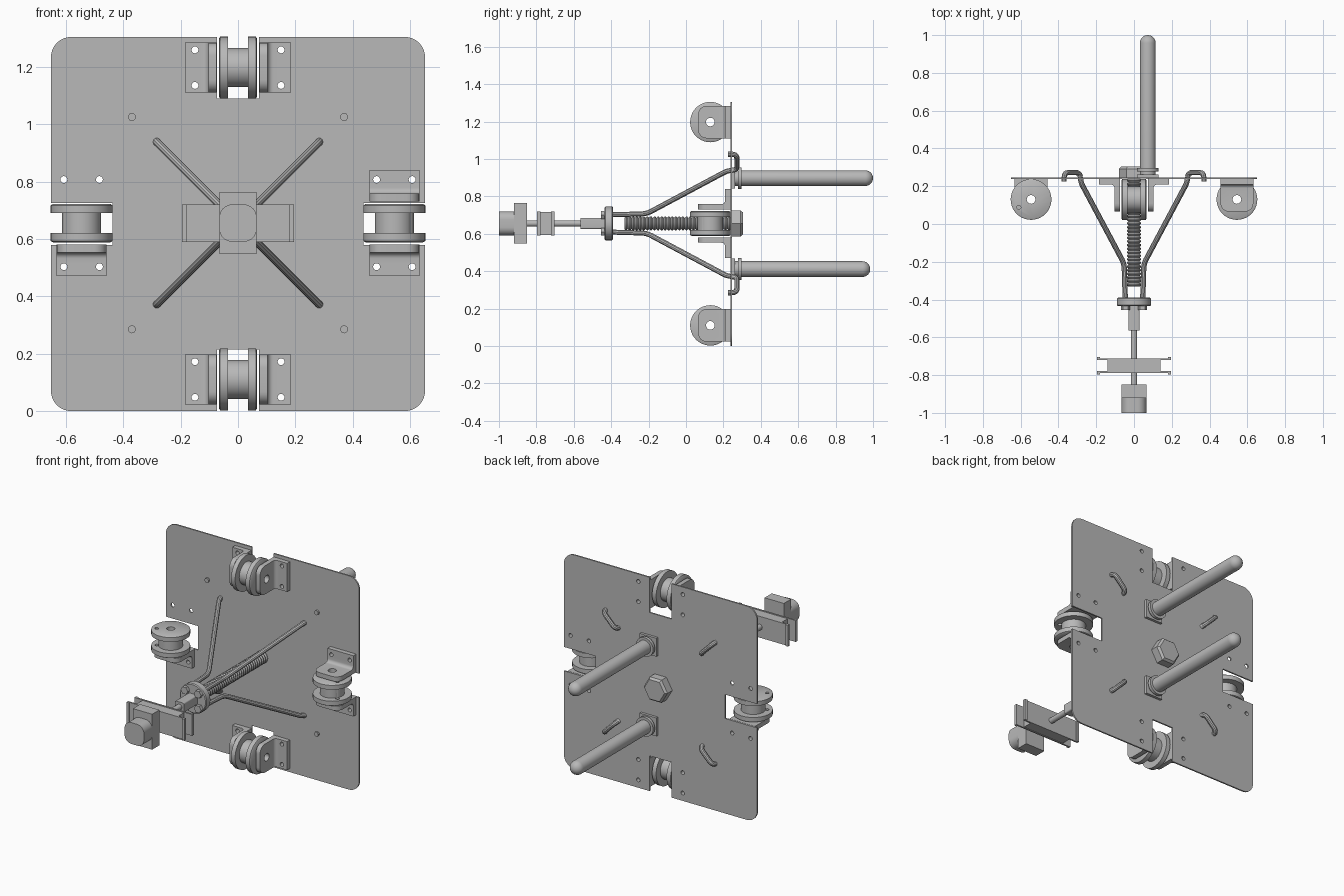
import bpy, bmesh, math
from mathutils import Vector

cube = bpy.data.objects.get("Cube")
if cube:
    bpy.data.objects.remove(cube)

steel = bpy.data.materials.new("steel_grey")
steel.use_nodes = True
GREY = (0.48, 0.48, 0.48, 1)
steel.diffuse_color = GREY
steel.node_tree.nodes["Principled BSDF"].inputs["Base Color"].default_value = GREY

MID = 0.655      # height of the central axis
WHEEL_Y = 0.13   # depth of the roller axles
FRONT, BACK = 0.237, 0.246  # faces of the plate


def place(axis, a, b, t):
    """Put profile point (a, b) at distance t along an axis."""
    return Vector({"X": (t, a, b), "Y": (a, t, b), "Z": (a, b, t)}[axis])


def finish(bm, name):
    bmesh.ops.recalc_face_normals(bm, faces=bm.faces[:])
    me = bpy.data.meshes.new(name)
    bm.to_mesh(me)
    bm.free()
    me.materials.append(steel)
    me.shade_smooth()
    me.set_sharp_from_angle(angle=math.radians(35))
    ob = bpy.data.objects.new(name, me)
    bpy.context.collection.objects.link(ob)
    return ob


def add_prism(bm, pts, axis, t0, t1):
    ends = [[bm.verts.new(place(axis, a, b, t)) for a, b in pts] for t in (t0, t1)]
    n = len(pts)
    for ring in ends:
        bm.faces.new(ring)
    for i in range(n):
        j = (i + 1) % n
        bm.faces.new((ends[0][i], ends[0][j], ends[1][j], ends[1][i]))


def prism(name, pts, axis, t0, t1):
    bm = bmesh.new()
    add_prism(bm, pts, axis, t0, t1)
    return finish(bm, name)


def circle(a, b, r, n=24, turn=0):
    return [(a + r * math.cos(turn + math.tau * i / n),
             b + r * math.sin(turn + math.tau * i / n)) for i in range(n)]


def rounded(a, b, w, h, r=0.0, n=6):
    """Rectangle of half sizes w, h with rounded corners."""
    if not r:
        return [(a - w, b - h), (a + w, b - h), (a + w, b + h), (a - w, b + h)]
    pts = []
    for k, (sx, sy) in enumerate(((1, 1), (-1, 1), (-1, -1), (1, -1))):
        for i in range(n + 1):
            ang = math.pi / 2 * (k + i / n)
            pts.append((a + sx * (w - r) + r * math.cos(ang),
                        b + sy * (h - r) + r * math.sin(ang)))
    return pts


def lathe(name, profile, axis, a, b, n=40):
    """Turn a profile of (radius, distance) about an axis through (a, b)."""
    bm = bmesh.new()
    rings = [[bm.verts.new(place(axis, x, y, t)) for x, y in circle(a, b, r, n)]
             for r, t in profile]
    for p, q in zip(rings, rings[1:]):
        for i in range(n):
            j = (i + 1) % n
            bm.faces.new((p[i], p[j], q[j], q[i]))
    bm.faces.new(rings[0])
    bm.faces.new(rings[-1])
    return finish(bm, name)


def rod(name, pts, radius, bend=0.03):
    """Round bar along a path with rounded bends."""
    pts = [Vector(p) for p in pts]
    path = [pts[0]]
    for p, c, q in zip(pts, pts[1:], pts[2:]):
        s = c + (p - c).normalized() * bend
        e = c + (q - c).normalized() * bend
        for i in range(6):
            f = i / 5
            path.append(s * (1 - f) ** 2 + c * 2 * f * (1 - f) + e * f * f)
    path.append(pts[-1])
    cu = bpy.data.curves.new(name, "CURVE")
    cu.dimensions = "3D"
    cu.bevel_depth, cu.bevel_resolution, cu.use_fill_caps = radius, 3, True
    sp = cu.splines.new("POLY")
    sp.points.add(len(path) - 1)
    for point, co in zip(sp.points, path):
        point.co = (*co, 1)
    tmp = bpy.data.objects.new(name + "_path", cu)
    bm = bmesh.new()
    bpy.context.collection.objects.link(tmp)
    me = bpy.data.meshes.new_from_object(tmp.evaluated_get(bpy.context.evaluated_depsgraph_get()))
    bm.from_mesh(me)
    bpy.data.objects.remove(tmp)
    return finish(bm, name)


drilled = []

# Plate outline: one quarter mirrored round, with a notch in every side
SIDE, NOTCH, DEEP, R = 0.652, 0.073, 0.215, 0.07
quarter = [(SIDE - DEEP, NOTCH), (SIDE, NOTCH)]
quarter += [(SIDE - R + R * math.cos(i * math.pi / 16),
             SIDE - R + R * math.sin(i * math.pi / 16)) for i in range(9)]
quarter += [(NOTCH, SIDE), (NOTCH, SIDE - DEEP)]
outline = []
for k in range(4):
    c, s = round(math.cos(k * math.pi / 2)), round(math.sin(k * math.pi / 2))
    outline += [(c * x - s * z, s * x + c * z + SIDE) for x, z in quarter]
drilled.append(prism("mounting_plate", outline, "Y", FRONT, BACK))

# Grooved rollers
ROLLER = [(0.1, -0.067), (0.108, -0.062), (0.108, -0.035), (0.068, -0.035),
          (0.068, 0.035), (0.108, 0.035), (0.108, 0.062), (0.1, 0.067)]


def bracket(name, axis, centre, sign):
    """Angle bracket with a rounded leg beside a roller."""
    i0, o0, th, f = 0.075, 0.185, 0.028, 0.02
    y0 = FRONT - th
    prof = [(i0, FRONT), (i0, 0.065), (i0 + th, 0.065)]
    prof += [(i0 + th + f - f * math.cos(k * math.pi / 12),
              y0 - f + f * math.sin(k * math.pi / 12)) for k in range(7)]
    prof += [(o0, y0), (o0, FRONT)]
    if axis == "X":
        prof = [(y, MID + sign * u) for u, y in prof]
    else:
        prof = [(sign * u, y) for u, y in prof]
    bm = bmesh.new()
    add_prism(bm, prof, axis, centre - 0.087, centre + 0.087)
    k = 0 if axis == "X" else 2
    corners = [e for e in bm.edges if all(abs(v.co.y - 0.065) < 1e-4 for v in e.verts)
               and abs(e.verts[0].co[k] - e.verts[1].co[k]) < 1e-4]
    bmesh.ops.bevel(bm, geom=corners, offset=0.045, segments=6, profile=0.5, affect="EDGES")
    drilled.append(finish(bm, name))


holes = bmesh.new()
for name, z in (("top", 1.197), ("bottom", 0.11)):
    drilled.append(lathe(name + "_roller", ROLLER, "X", WHEEL_Y, z))
    add_prism(holes, circle(WHEEL_Y, z, 0.023), "X", -0.2, 0.2)
    for side, s in (("left", 1), ("right", -1)):
        bracket(f"{name}_{side}_bracket", "Z", z, s)
        for dz in (-0.062, 0.062):
            add_prism(holes, circle(s * 0.15, z + dz, 0.012, 16), "Y", 0.19, 0.27)
for name, s in (("left", 1), ("right", -1)):
    x = s * 0.545
    drilled.append(lathe(name + "_roller", [(r, t + MID) for r, t in ROLLER], "Z", x, WHEEL_Y))
    add_prism(holes, circle(x, WHEEL_Y, 0.023), "Z", 0.4, 0.9)
    add_prism(holes, circle(x + s * 0.065, 0.088, 0.011, 12), "Z", 0.58, 0.73)
    bracket(name + "_lower_bracket", "X", x, -1)
    if s > 0:
        bracket(name + "_upper_bracket", "X", x, 1)
    for dx in (-0.062, 0.062):
        for dz in (-0.152, 0.152):
            add_prism(holes, circle(x + dx, MID + dz, 0.012, 16), "Y", 0.19, 0.27)

# Drill axle and bolt holes, then discard the cutter
cutter = finish(holes, "hole_cutter")
cutter.hide_render = True
for ob in drilled:
    mod = ob.modifiers.new("holes", "BOOLEAN")
    mod.object, mod.operation, mod.solver = cutter, "DIFFERENCE", "EXACT"
deps = bpy.context.evaluated_depsgraph_get()
cut = [bpy.data.meshes.new_from_object(ob.evaluated_get(deps)) for ob in drilled]
for ob, me in zip(drilled, cut):
    ob.modifiers.clear()
    ob.data = me
    me.set_sharp_from_angle(angle=math.radians(35))
bpy.data.objects.remove(cutter)

# Four bent stay rods hooked through the plate
for sx in (1, -1):
    for sz in (1, -1):
        path = [(0.045, -0.44), (0.052, -0.21), (0.284, 0.225),
                (0.284, 0.272), (0.37, 0.272), (0.37, 0.225)]
        name = f"{'upper' if sz > 0 else 'lower'}_{'left' if sx > 0 else 'right'}_stay"
        rod(name, [(sx * d, y, MID + sz * d) for d, y in path], 0.014)
        prism(name + "_nut", circle(sx * 0.045, MID + sz * 0.045, 0.024, 6), "Y", -0.455, -0.43)

# Threaded centre bolt with its nut
thread = [(0.03, -0.33)]
for i in range(30):
    y = -0.328 + i * 0.019
    thread += [(0.038, y + 0.006), (0.038, y + 0.01), (0.03, y + 0.017)]
lathe("threaded_bolt", thread + [(0.03, BACK)], "Y", 0, MID, 24)
hexagon = lathe("hex_nut", [(0.08, BACK), (0.08, 0.292), (0.068, 0.305)], "Y", 0, MID, 6)

# Front spindle, hub disc and coupling
lathe("hub_disc", [(0.085, -0.435), (0.09, -0.43), (0.09, -0.395), (0.085, -0.39)], "Y", 0, MID)
prism("coupling", rounded(0, MID, 0.03, 0.03, 0.008), "Y", -0.565, -0.43)
lathe("spindle", [(0.017, -0.86), (0.017, -0.55)], "Y", 0, MID, 20)

# Cross bar made of a core between two lipped plates
prism("cross_bar_core", rounded(0, MID, 0.14, 0.062), "Y", -0.78, -0.72)
for name, y, out in (("rear", -0.716, 1), ("front", -0.784, -1)):
    prism(f"cross_bar_{name}_plate", rounded(0, MID, 0.195, 0.065), "Y", y - 0.005, y + 0.005)
    for side, s in (("left", 1), ("right", -1)):
        prism(f"cross_bar_{name}_{side}_lip", rounded(s * 0.187, MID, 0.008, 0.065),
              "Y", y, y + out * 0.012)

# End block and knob
prism("end_block", rounded(0, MID, 0.065, 0.108), "Y", -0.92, -0.85)
prism("end_knob", rounded(0, MID, 0.065, 0.065, 0.045, 8), "Y", -1.0, -0.92)

# Two round handles at the back
for name, z, tip in (("upper", 0.897, 1.0), ("lower", 0.411, 0.985)):
    r = 0.042
    profile = [(r, BACK)] + [(r * math.cos(a), tip - r + r * math.sin(a))
                             for a in (i * math.pi / 18 for i in range(9))] + [(0.002, tip)]
    lathe(name + "_handle", profile, "Y", 0.073, z, 32)
    prism(name + "_handle_base", rounded(0.073, z, 0.056, 0.056), "Y", BACK, 0.262)
    lathe(name + "_handle_collar", [(0.058, 0.278), (0.058, 0.296)], "Y", 0.073, z, 32)
